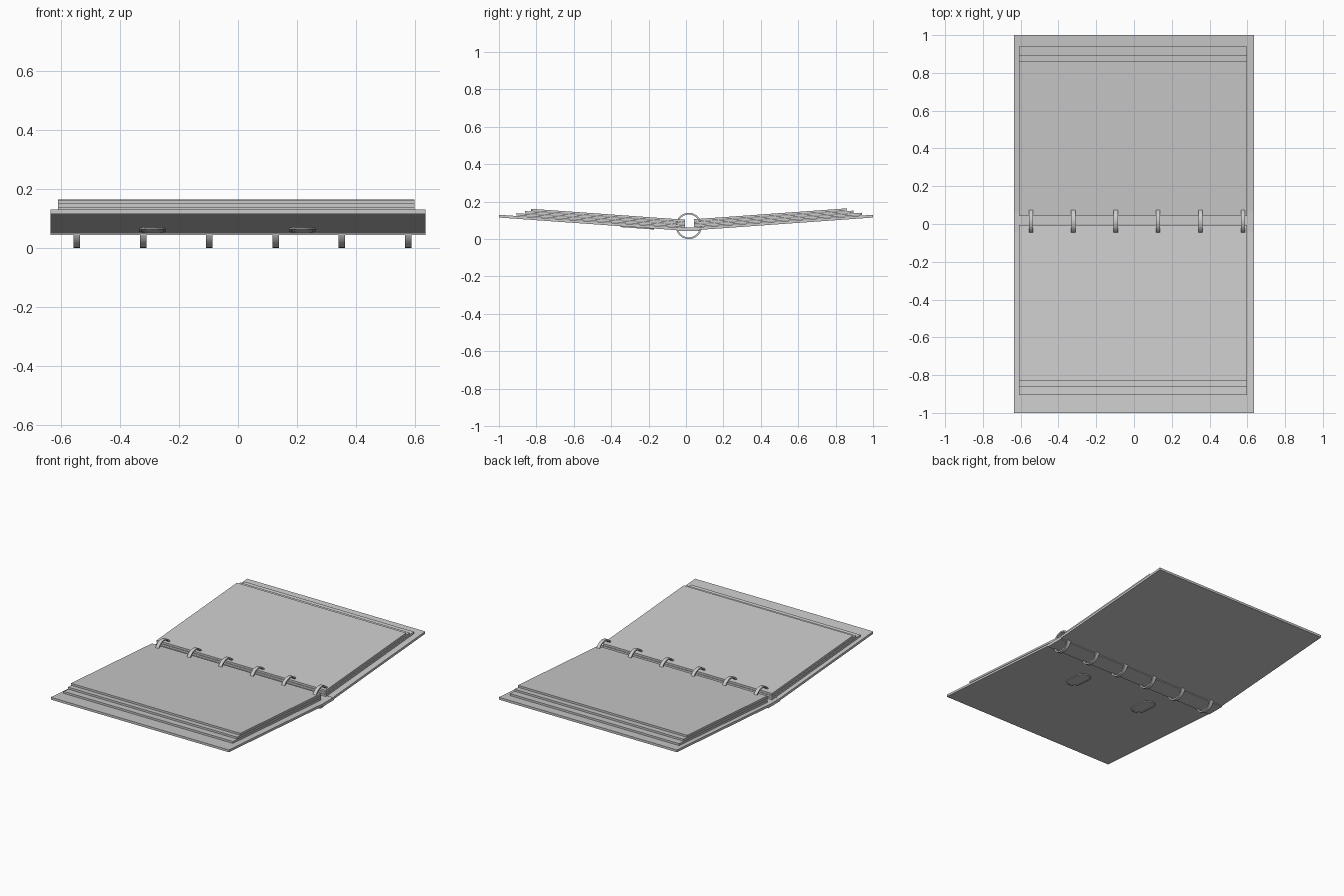
import bpy, bmesh
from math import cos, sin, pi, atan
from mathutils import Matrix, Vector

if "Cube" in bpy.data.objects:
    bpy.data.objects.remove(bpy.data.objects["Cube"])

SLOPE = 0.071            # rise of each open half away from the spine
MID = 0.015              # y of the ring axis


def finish(name, bm, smooth=False):
    bmesh.ops.recalc_face_normals(bm, faces=bm.faces)
    me = bpy.data.meshes.new(name)
    bm.to_mesh(me)
    bm.free()
    ob = bpy.data.objects.new(name, me)
    bpy.context.collection.objects.link(ob)
    if smooth:
        bpy.ops.object.select_all(action='DESELECT')
        ob.select_set(True)
        bpy.context.view_layer.objects.active = ob
        bpy.ops.object.shade_smooth_by_angle(angle=0.6)
    return ob


def prism(name, profile, x0, x1):
    """Extrude a (y, z) profile along x."""
    bm = bmesh.new()
    f = bm.faces.new([bm.verts.new((x0, y, z)) for y, z in profile])
    ext = bmesh.ops.extrude_face_region(bm, geom=[f])['geom']
    bmesh.ops.translate(bm, vec=(x1 - x0, 0, 0),
                        verts=[v for v in ext if isinstance(v, bmesh.types.BMVert)])
    return finish(name, bm)


def band(name, outer, inner, axis, matrix):
    """Closed rectangular band between two matching loops, thickened by axis."""
    bm = bmesh.new()
    half = Vector(axis) / 2
    rows = [[bm.verts.new(p) for p in
             (matrix @ (o - half), matrix @ (o + half), matrix @ (i + half), matrix @ (i - half))]
            for o, i in zip(outer, inner)]
    for a, b in zip(rows, rows[1:] + rows[:1]):
        for k in range(4):
            j = (k + 1) % 4
            bm.faces.new((a[k], a[j], b[j], b[k]))
    return finish(name, bm, True)


def stadium(r, straight, n=10):
    """Pill outline in xy, long along y."""
    pts = []
    for end in (0, 1):
        for i in range(n + 1):
            a = pi * (end + i / n)
            pts.append(Vector((r * cos(a), r * sin(a) + (straight if end == 0 else -straight), 0)))
    return pts


def slab(name, y0, y1, z0, t, x0, x1):
    """Tilted sheet whose underside at y is z0 + SLOPE*|y|."""
    za, zb = z0 + SLOPE * abs(y0), z0 + SLOPE * abs(y1)
    return prism(name, [(y0, za), (y1, zb), (y1, zb + t), (y0, za + t)], x0, x1)


# covers and spine
slab("front_cover", -0.045, -1.0, 0.044, 0.015, -0.635, 0.635)
slab("back_cover", 0.06, 1.0, 0.044, 0.015, -0.635, 0.635)
prism("spine", [(-0.05, 0.043), (0.07, 0.043), (0.07, 0.062), (-0.05, 0.062)], -0.635, 0.635)

# stepped page stacks
for side, inner, ends in (("front", -0.005, (-0.905, -0.862, -0.83)),
                          ("back", 0.043, (0.94, 0.895, 0.86))):
    for k, end in enumerate(ends):
        slab(f"{side}_page_{k + 1}", inner, end, 0.0615 + 0.0145 * k, 0.0125, -0.61, 0.597)

# binder rings
circle = [Vector((0, cos(2 * pi * i / 40), sin(2 * pi * i / 40))) for i in range(40)]
for k in range(6):
    band(f"ring_{k + 1}", [p * 0.07 for p in circle], [p * 0.061 for p in circle],
         (0.022, 0, 0), Matrix.Translation((-0.546 + 0.2245 * k, MID, 0.07)))

# pill shaped clips under the front cover
for k, x in enumerate((-0.29, 0.217)):
    m = Matrix.Translation((x, -0.26, 0.044 + SLOPE * 0.26)) @ Matrix.Rotation(-atan(SLOPE), 4, 'X')
    band(f"clip_rim_{k + 1}", stadium(0.045, 0.045), stadium(0.036, 0.045), (0, 0, 0.01), m)
    bm = bmesh.new()
    f = bm.faces.new([bm.verts.new(m @ (p + Vector((0, 0, -0.002)))) for p in stadium(0.037, 0.045)])
    ext = bmesh.ops.extrude_face_region(bm, geom=[f])['geom']
    bmesh.ops.translate(bm, vec=(0, 0, 0.004),
                        verts=[v for v in ext if isinstance(v, bmesh.types.BMVert)])
    finish(f"clip_plate_{k + 1}", bm)
